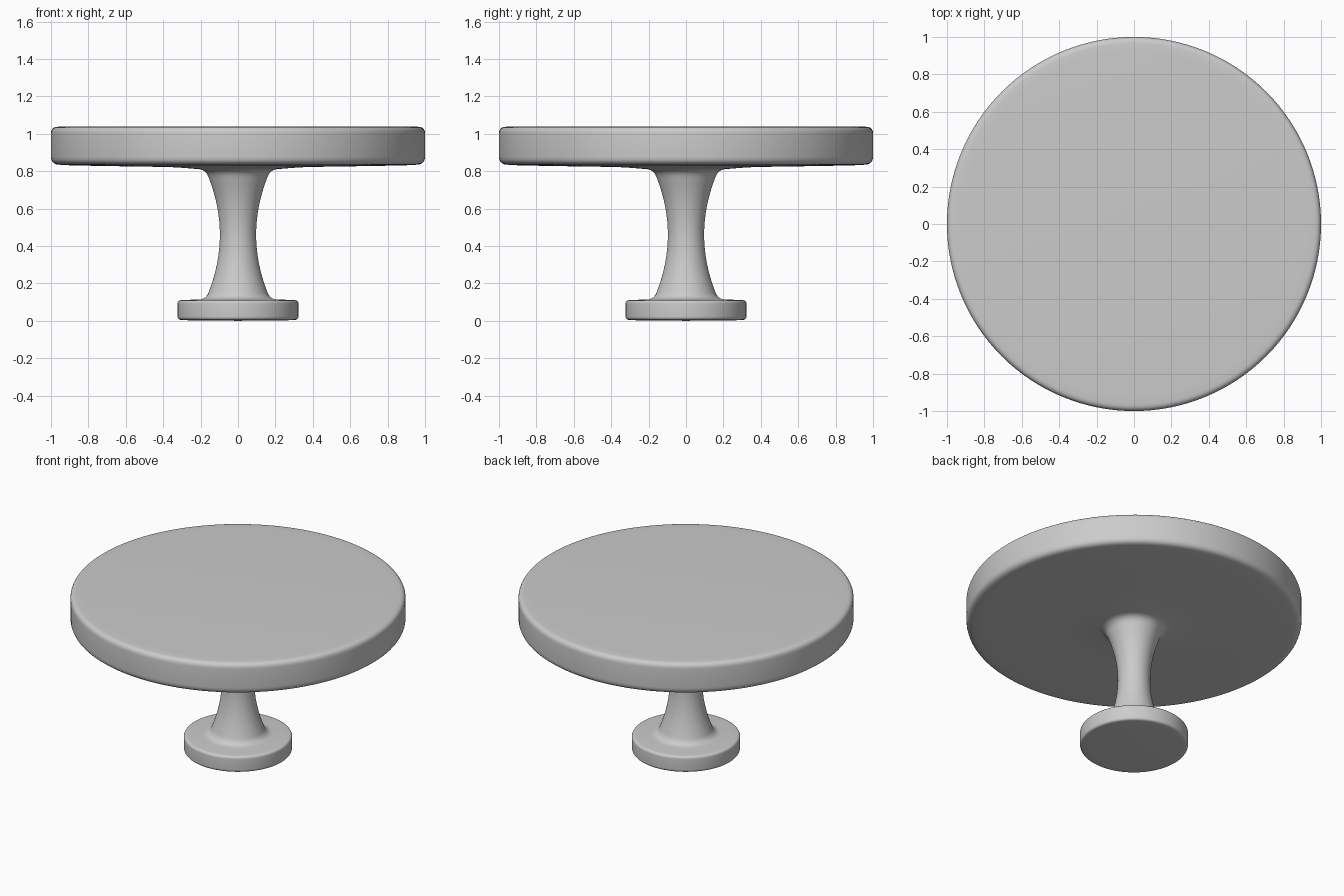
import bpy
import bmesh
import math
from mathutils import Vector

cube = bpy.data.objects.get("Cube")
if cube:
    bpy.data.objects.remove(cube, do_unlink=True)

SEGMENTS = 128

grey = bpy.data.materials.new("plain grey")
grey.use_nodes = True
colour = (0.6, 0.6, 0.6, 1)
grey.diffuse_color = colour
grey.node_tree.nodes["Principled BSDF"].inputs["Base Color"].default_value = colour


def rounded(corners, steps=6):
    """Round each (radius, height, rounding) corner of an open profile."""
    points = []
    for i, (r, z, size) in enumerate(corners):
        corner = Vector((r, 0, z))
        if size == 0:
            points.append(corner)
            continue
        before, after = (Vector((corners[j][0], 0, corners[j][1])) for j in (i - 1, i + 1))
        a = corner + (before - corner).normalized() * size
        b = corner + (after - corner).normalized() * size
        for s in range(steps + 1):
            t = s / steps
            points.append(a * (1 - t) ** 2 + corner * 2 * t * (1 - t) + b * t * t)
    return points


def lathe(name, profile):
    """Spin a profile around the z axis into a closed smooth solid."""
    bm = bmesh.new()
    verts = [bm.verts.new(p) for p in profile]
    edges = [bm.edges.new(pair) for pair in zip(verts, verts[1:])]
    bmesh.ops.spin(bm, geom=verts + edges, cent=(0, 0, 0), axis=(0, 0, 1),
                   angle=math.tau, steps=SEGMENTS, use_merge=True)
    bmesh.ops.remove_doubles(bm, verts=bm.verts[:], dist=0.0001)
    bmesh.ops.recalc_face_normals(bm, faces=bm.faces[:])
    mesh = bpy.data.meshes.new(name)
    bm.to_mesh(mesh)
    bm.free()
    mesh.materials.append(grey)
    for face in mesh.polygons:
        face.use_smooth = True
    obj = bpy.data.objects.new(name, mesh)
    bpy.context.collection.objects.link(obj)
    return obj


# Foot: flat disc with softened rims
foot = [(0, 0, 0), (0.28, 0.003, 0), (0.323, 0.006, 0.018), (0.323, 0.109, 0.018),
        (0.27, 0.112, 0), (0.17, 0.115, 0.04)]

# Stem: waisted column, flaring evenly towards both ends
WAIST = 0.46
heights = [0.16 + 0.6 * i / 20 for i in range(21)]
stem = [(0.097 + 0.64 * (z - WAIST) ** 2, z, 0) for z in heights]

# Top: broad disc with a shallow dished underside and softened rims
top = [(0.172, 0.808, 0.04), (0.35, 0.822, 0.06), (0.75, 0.828, 0), (0.92, 0.832, 0),
       (1.0, 0.838, 0.04), (1.0, 1.036, 0.035), (0.92, 1.039, 0), (0, 1.04, 0)]

lathe("pedestal_table", rounded(foot + stem + top))
